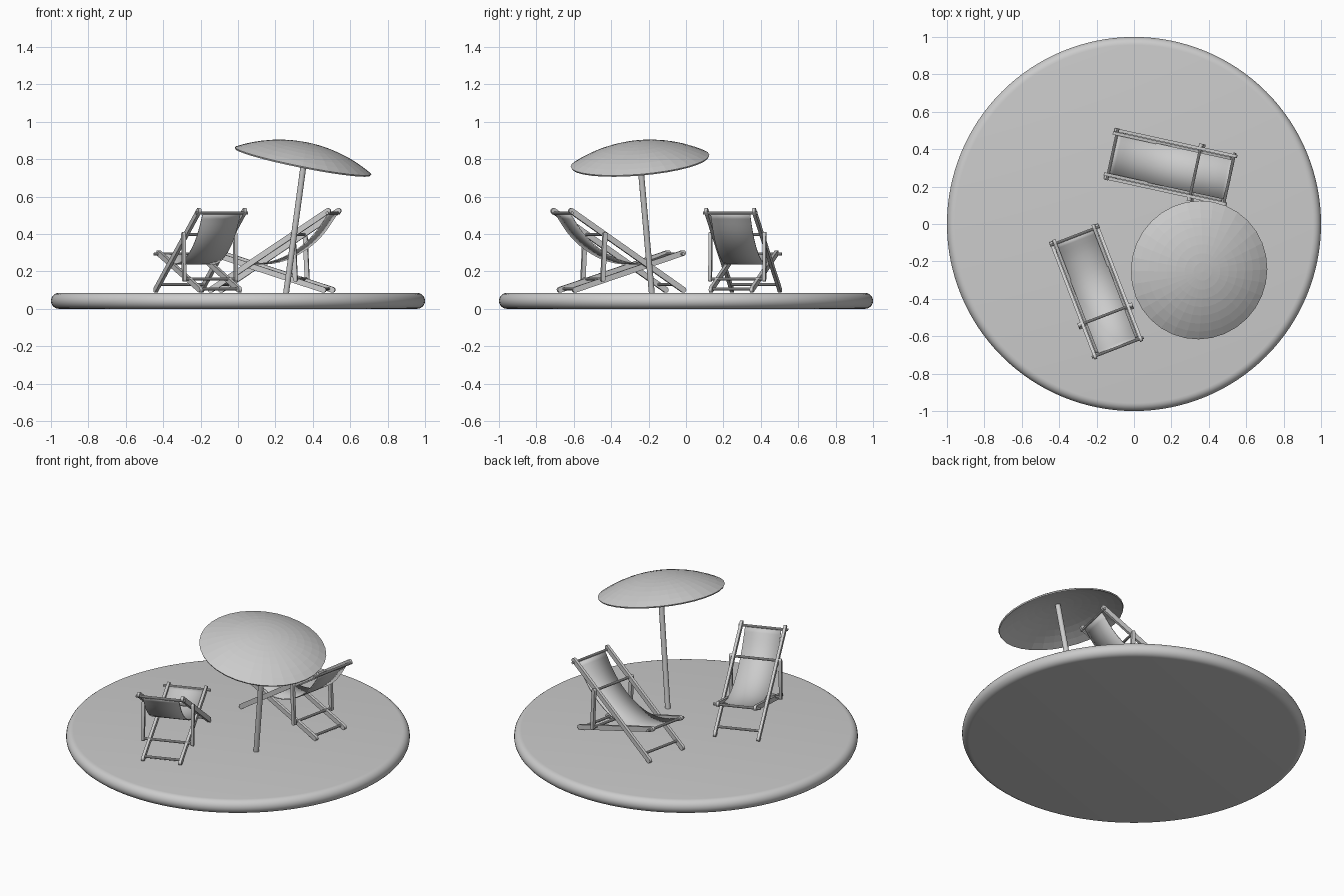
import bpy, bmesh
from math import pi, sin, cos, atan2, radians
from mathutils import Vector, Matrix

if "Cube" in bpy.data.objects:
    bpy.data.objects.remove(bpy.data.objects["Cube"])


def finish(bm, name, matrix=None, smooth=35):
    bmesh.ops.remove_doubles(bm, verts=bm.verts, dist=1e-5)
    bmesh.ops.recalc_face_normals(bm, faces=bm.faces)
    if matrix:
        bm.transform(matrix)
    me = bpy.data.meshes.new(name)
    bm.to_mesh(me)
    bm.free()
    ob = bpy.data.objects.new(name, me)
    bpy.context.collection.objects.link(ob)
    if smooth:
        bpy.ops.object.select_all(action='DESELECT')
        ob.select_set(True)
        bpy.context.view_layer.objects.active = ob
        bpy.ops.object.shade_smooth_by_angle(angle=radians(smooth))
    return ob


def lathe(name, profile, segs, matrix=None, smooth=35):
    bm = bmesh.new()
    vs = [bm.verts.new((r, 0, z)) for r, z in profile]
    es = [bm.edges.new(p) for p in zip(vs, vs[1:])]
    bmesh.ops.spin(bm, geom=vs + es, cent=(0, 0, 0), axis=(0, 0, 1),
                   angle=2 * pi, steps=segs, use_duplicate=False)
    return finish(bm, name, matrix, smooth)


def add_beam(bm, p, q, thick, deep):
    """Flat board from p to q in the (u, z) plane with rounded ends; p, q = (u, v, z)."""
    p, q = Vector(p), Vector(q)
    d = (q - p).normalized()
    side = Vector((0, 1, 0))
    up = d.cross(side)
    r = deep / 2
    ring = []
    for c, start in ((q, -pi / 2), (p, pi / 2)):
        for i in range(7):
            a = start + pi * i / 6
            sgn = d * cos(a) + up * sin(a)
            ring.append(c - d * r * (1 if c is q else -1) + sgn * r)
    lo = [bm.verts.new(v - side * thick / 2) for v in ring]
    hi = [bm.verts.new(v + side * thick / 2) for v in ring]
    bm.faces.new(lo)
    bm.faces.new(hi[::-1])
    n = len(ring)
    for i in range(n):
        bm.faces.new((lo[i], lo[(i + 1) % n], hi[(i + 1) % n], hi[i]))


def add_rod(bm, p, q, rad, segs=10):
    p, q = Vector(p), Vector(q)
    m = Matrix.Translation((p + q) / 2) @ (q - p).to_track_quat('Z', 'Y').to_matrix().to_4x4()
    bmesh.ops.create_cone(bm, cap_ends=True, segments=segs, radius1=rad, radius2=rad,
                          depth=(q - p).length, matrix=m)


def frame(name, matrix, a, b, v, bars, deep):
    """Pair of boards from a to b at +-v, joined by round crossbars at the (u, z) in bars."""
    bm = bmesh.new()
    for s in (-v, v):
        add_beam(bm, (a[0], s, a[1]), (b[0], s, b[1]), 0.017, deep)
    for u, z, half in bars:
        add_rod(bm, (u, -half, z), (u, half, z), 0.008)
    finish(bm, name, matrix)


def sling(name, matrix):
    # control points of the sagging cloth, smoothed with Catmull-Rom
    pts = [Vector(p) for p in ((.648, .425), (.57, .315), (.48, .235), (.37, .178),
                               (.25, .155), (.12, .17), (.01, .208))]
    ext = [2 * pts[0] - pts[1]] + pts + [2 * pts[-1] - pts[-2]]
    curve = []
    for p0, p1, p2, p3 in zip(ext, ext[1:], ext[2:], ext[3:]):
        for k in range(4):
            t = k / 4
            curve.append(.5 * (2 * p1 + (p2 - p0) * t + (2 * p0 - 5 * p1 + 4 * p2 - p3) * t * t
                               + (3 * p1 - p0 - 3 * p2 + p3) * t ** 3))
    curve.append(pts[-1])
    bm = bmesh.new()
    rows = [[bm.verts.new((c[0], v, c[1])) for v in (-.108, 0, .108)] for c in curve]
    for a, b in zip(rows, rows[1:]):
        for i in (0, 1):
            bm.faces.new((a[i], a[i + 1], b[i + 1], b[i]))
    ob = finish(bm, name, matrix, 40)
    mod = ob.modifiers.new("cloth_thickness", 'SOLIDIFY')
    mod.thickness = 0.006
    mod.offset = 0


# Round base with fully rounded edge
H, R = 0.085, 0.0425
edge = [(1 - R + R * cos(a), R + R * sin(a)) for a in [-pi / 2 + pi * i / 12 for i in range(13)]]
lathe("base", [(0, 0)] + edge + [(0, H)], 128)

# Two deck chairs: local u runs from the foot to the head of the chair
chairs = (("left", (-0.32, -0.055), (0.235, -0.61)), ("right", (-0.125, 0.375), (0.64, -0.14)))
for tag, foot, d in chairs:
    m = Matrix.Translation((*foot, H)) @ Matrix.Rotation(atan2(d[1], d[0]), 4, 'Z')
    frame(tag + "_back_frame", m, (-.005, .008), (.662, .447), .131,
          [(.05, .046, .131), (.648, .427, .148)], .03)
    frame(tag + "_seat_frame", m, (-.012, .218), (.635, .012), .112,
          [(.01, .208, .142), (.60, .022, .112)], .03)
    frame(tag + "_prop_frame", m, (.462, .325), (.475, .06), .148,
          [(.47, .075, .148), (.463, .312, .148)], .024)
    sling(tag + "_sling", m)

# Leaning parasol pole
rim = Vector((0.348, -0.246, 0.792))
n = Vector((0.195, -0.085, 0.977)).normalized()
bm = bmesh.new()
add_rod(bm, (0.256, -0.182, H - 0.01), rim + n * 0.09, 0.016, 16)
finish(bm, "parasol_pole")

# Parasol canopy: thin shallow dome shell
rad, h = 0.372, 0.098
S = (rad * rad + h * h) / (2 * h)
amax = atan2(rad, S - h)
arc = [amax * i / 8 for i in range(9)]
outer = [(S * sin(a), S * cos(a) - S + h) for a in arc]
inner = [(r * 0.99, z - 0.008) for r, z in reversed(outer)]
tilt = Matrix.Translation(rim) @ Vector((0, 0, 1)).rotation_difference(n).to_matrix().to_4x4()
lathe("parasol_canopy", outer + inner, 32, tilt, smooth=0)
